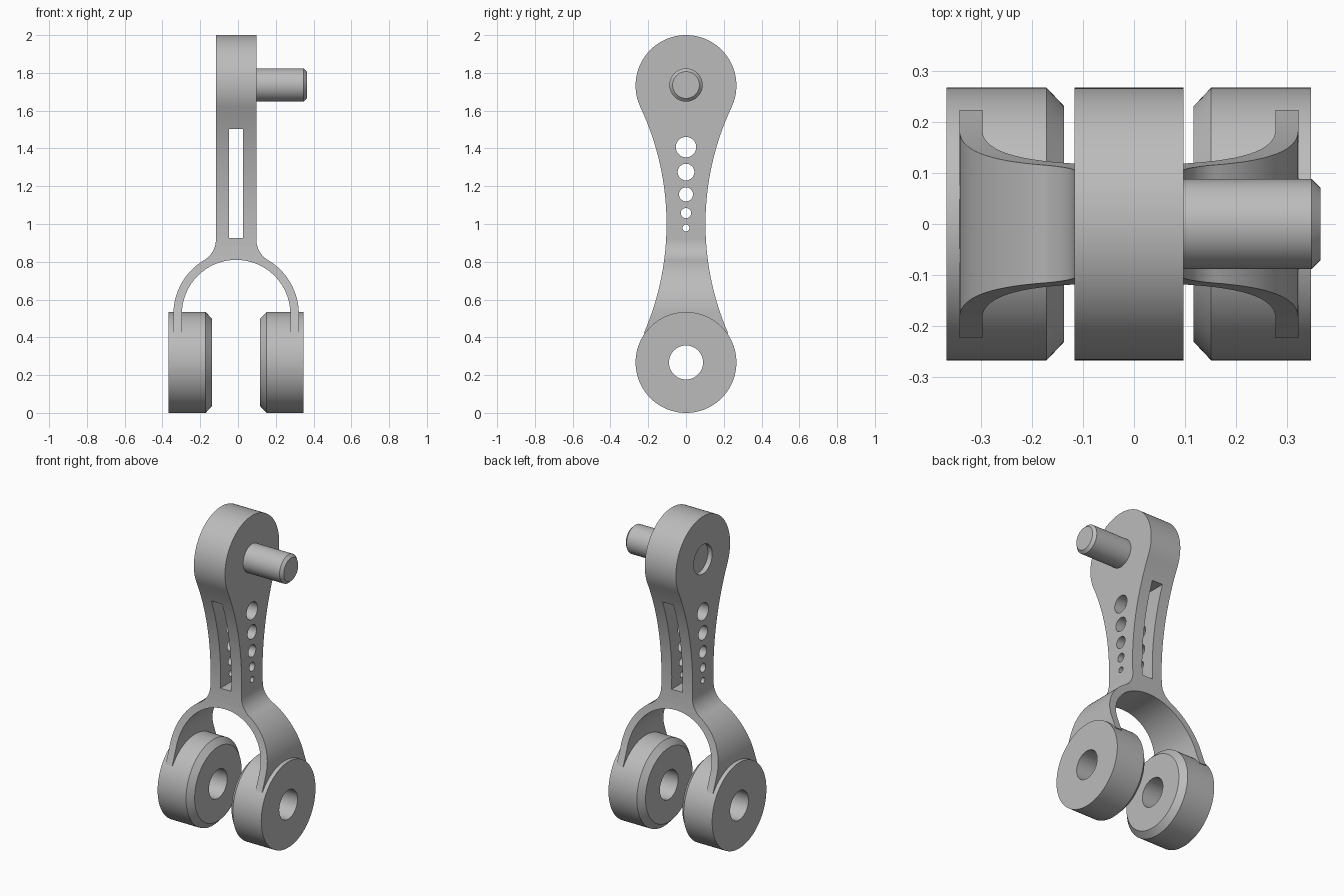
import bpy, bmesh
from math import sin, cos, pi, sqrt, atan2, radians
from mathutils import Matrix

if "Cube" in bpy.data.objects:
    bpy.data.objects.remove(bpy.data.objects["Cube"])

MID = -0.01            # centre plane of the link along x
R = 0.267              # radius of head and wheels
LOW, HIGH = R, 2 - R   # heights of wheel and head axes

steel = bpy.data.materials.new("plain_grey")
GREY = (0.5, 0.5, 0.5, 1)
steel.diffuse_color = GREY
steel.use_nodes = True
steel.node_tree.nodes["Principled BSDF"].inputs["Base Color"].default_value = GREY


def make_object(name, bm):
    bmesh.ops.recalc_face_normals(bm, faces=bm.faces)
    mesh = bpy.data.meshes.new(name)
    bm.to_mesh(mesh)
    bm.free()
    mesh.materials.append(steel)
    obj = bpy.data.objects.new(name, mesh)
    bpy.context.collection.objects.link(obj)
    return obj


def arc(cu, cv, r, a0, a1, n):
    return [(cu + r * cos(a0 + (a1 - a0) * i / n), cv + r * sin(a0 + (a1 - a0) * i / n))
            for i in range(n + 1)]


def prism(name, outline, place, a, b):
    """Extrude a closed outline; place(u, v, w) maps it into space."""
    bm = bmesh.new()
    face = bm.faces.new([bm.verts.new(place(u, v, a)) for u, v in outline])
    out = bmesh.ops.extrude_face_region(bm, geom=[face])["geom"]
    shift = [q - p for p, q in zip(place(0, 0, a), place(0, 0, b))]
    bmesh.ops.translate(bm, vec=shift, verts=[g for g in out if isinstance(g, bmesh.types.BMVert)])
    return make_object(name, bm)


def lathe(name, profile, z, n=96):
    """Turn a closed (x, radius) profile about an x axis at height z."""
    bm = bmesh.new()
    vs = [bm.verts.new((x, 0, z + r)) for x, r in profile]
    es = [bm.edges.new((vs[i], vs[(i + 1) % len(vs)])) for i in range(len(vs))]
    bmesh.ops.spin(bm, geom=vs + es, cent=(0, 0, z), axis=(1, 0, 0),
                   angle=2 * pi, steps=n, use_merge=True)
    bmesh.ops.remove_doubles(bm, verts=bm.verts, dist=1e-5)
    return make_object(name, bm)


def rod(name, x0, x1, z, r):
    bm = bmesh.new()
    bmesh.ops.create_cone(bm, cap_ends=True, segments=48, radius1=r, radius2=r, depth=x1 - x0,
                          matrix=Matrix.Translation(((x0 + x1) / 2, 0, z)) @ Matrix.Rotation(pi / 2, 4, "Y"))
    return make_object(name, bm)


def boolean(target, tool, operation):
    mod = target.modifiers.new("cut", "BOOLEAN")
    mod.object, mod.operation, mod.solver = tool, operation, "EXACT"
    graph = bpy.context.evaluated_depsgraph_get()
    mesh = bpy.data.meshes.new_from_object(target.evaluated_get(graph))
    target.modifiers.clear()
    target.data = mesh
    bpy.data.objects.remove(tool)


# Side outline: round head, waist tangent to head and wheel circles
WAIST = 0.103
side_r = (WAIST ** 2 + (1 - LOW) ** 2 - R ** 2) / (2 * (R - WAIST))
t = atan2(1 - LOW, side_r + WAIST)
head = arc(0, HIGH, R, -t, pi + t, 72)
left_waist = arc(-side_r - WAIST, 1, side_r, t, -t, 32)
right_waist = [(-y, z) for y, z in reversed(left_waist)]
side = head[1:-1] + left_waist + right_waist
body = prism("link_body", side, lambda u, v, w: (w, u, v), -0.5, 0.5)

# Front outline: straight shank, fillets and a thin round fork
HALF, OUT, IN, FORK_Z, FOOT = 0.107, 0.332, 0.287, 0.523, 0.42
rise = 0.395
fillet = (HALF ** 2 + rise ** 2 - OUT ** 2) / (2 * (OUT - HALF))
a = atan2(rise, HALF + fillet)
right = ([(HALF, 2.1)]
         + arc(HALF + fillet, FORK_Z + rise, fillet, pi, pi + a, 16)
         + arc(0, FORK_Z, OUT, a, 0, 24)[1:]
         + [(OUT, FOOT), (IN, FOOT)]
         + arc(0, FORK_Z, IN, 0, pi / 2, 32))
front = right + [(-x, z) for x, z in reversed(right[:-1])]
fork = prism("fork_outline", front, lambda u, v, w: (u + MID, w, v), -0.5, 0.5)
boolean(body, fork, "INTERSECT")

# Long slot through the shank
slot = prism("slot", [(-0.048, 0.926), (0.026, 0.926), (0.026, 1.503), (-0.048, 1.503)],
             lambda u, v, w: (u, w, v), -0.5, 0.5)
boolean(body, slot, "DIFFERENCE")

# Row of shrinking holes, and the shallow socket behind the pin
for z, r in ((1.407, 0.054), (1.275, 0.044), (1.157, 0.037), (1.058, 0.027), (0.979, 0.018)):
    boolean(body, rod("hole", -0.5, 0.5, z, r), "DIFFERENCE")
boolean(body, rod("socket", -0.3, MID - HALF + 0.03, HIGH, 0.091), "DIFFERENCE")

# Pin with chamfered tip
PIN_R, TIP = 0.088, 0.365
pin = lathe("pin", [(0.0, 0), (0.0, PIN_R), (TIP - 0.017, PIN_R), (TIP, PIN_R - 0.017), (TIP, 0)], HIGH + 0.003)

# Pierced wheels, chamfered on their inner rims
parts = [body, pin]
for name, s in (("left_wheel", 1), ("right_wheel", -1)):
    ring = [(0.127, 0.09), (0.127, R - 0.036), (0.161, R), (0.357, R), (0.357, 0.09)]
    parts.append(lathe(name, [(MID + s * x, r) for x, r in ring], LOW))

for obj in bpy.context.selected_objects:
    obj.select_set(False)
for obj in parts:
    obj.select_set(True)
bpy.context.view_layer.objects.active = body
bpy.ops.object.shade_smooth_by_angle(angle=radians(30))
